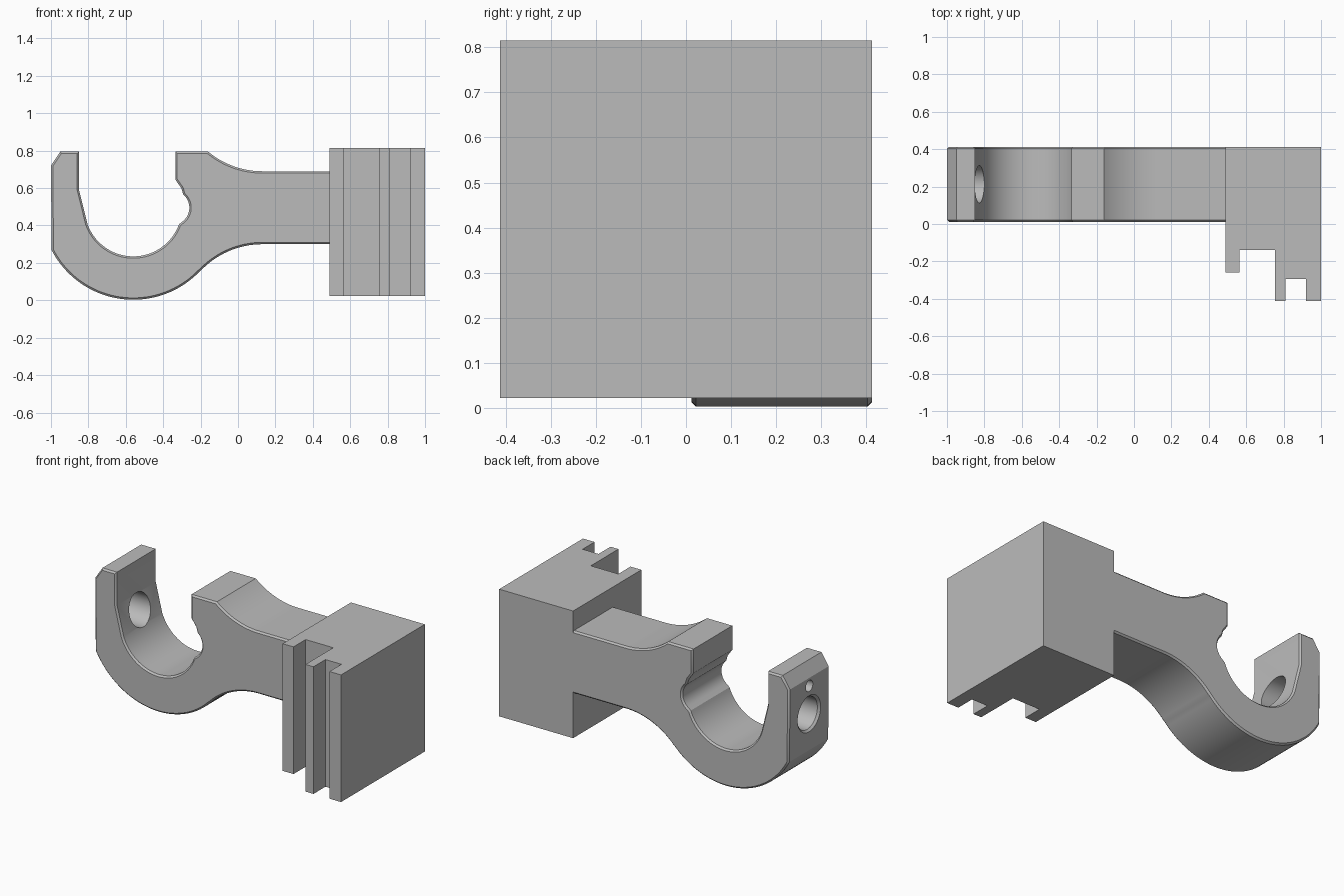
import bpy, bmesh
from math import cos, sin, radians, pi
from mathutils import Matrix, Vector

cube = bpy.data.objects.get("Cube")
if cube:
    bpy.data.objects.remove(cube)

# One plain grey
GREY = (0.5, 0.5, 0.5, 1)
grey = bpy.data.materials.new("plain grey")
grey.use_nodes = True
grey.diffuse_color = GREY
grey.node_tree.nodes["Principled BSDF"].inputs["Base Color"].default_value = GREY


def add_object(name, bm):
    bmesh.ops.recalc_face_normals(bm, faces=bm.faces)
    mesh = bpy.data.meshes.new(name)
    bm.to_mesh(mesh)
    bm.free()
    mesh.materials.append(grey)
    obj = bpy.data.objects.new(name, mesh)
    bpy.context.collection.objects.link(obj)
    return obj


def prism(points, direction):
    """Extrude a closed 3D outline along a direction."""
    bm = bmesh.new()
    face = bm.faces.new([bm.verts.new(p) for p in points])
    new = bmesh.ops.extrude_face_region(bm, geom=[face], use_keep_orig=True)["geom"]
    verts = [v for v in new if isinstance(v, bmesh.types.BMVert)]
    bmesh.ops.translate(bm, verts=verts, vec=direction)
    return bm


def arc(cx, cz, r, start, end, steps):
    angles = [radians(start + (end - start) * i / steps) for i in range(steps + 1)]
    return [(cx + r * cos(a), cz + r * sin(a)) for a in angles]


# Clamp block with the stepped, grooved front
BACK = 0.413
BASE, TOP = 0.022, 0.815
half = [(0.49, BACK), (1, BACK), (1, -BACK), (0.92, -BACK), (0.92, -0.295),
        (0.81, -0.295), (0.81, -BACK), (0.755, -BACK), (0.755, -0.14),
        (0.565, -0.14), (0.565, -0.26), (0.49, -0.26)]
add_object("mounting_block", prism([(x, y, BASE) for x, y in half], (0, 0, TOP - BASE)))

# Hook arm outline, anticlockwise from the lower edge at the block
JOIN, FRONT, RIM = 0.49, 0.012, 0.795
CX, CZ = -0.56, 0.495
outline = [(JOIN, 0.30)]
outline += arc(0.13, -0.153, 0.453, 90, 136.8, 16)             # lower neck curve
outline += arc(CX, CZ, 0.492, -44, -152.5, 40)                 # round underside
outline += [(-1, 0.72), (-0.95, RIM), (-0.85, RIM), (-0.85, 0.59)]
outline += arc(CX, CZ, 0.26, 200, 340, 40)                     # cradle
outline += arc(-0.352, 0.495, 0.092, -50, 50, 12)              # relief groove
outline += [(-0.303, 0.60), (-0.335, 0.645), (-0.335, RIM), (-0.16, RIM)]
outline += arc(0.13, 1.143, 0.453, 231, 270, 12)               # upper neck curve
outline += [(JOIN, 0.69)]
bm = prism([(x, FRONT, z) for x, z in outline], (0, BACK - FRONT, 0))


def on_rim(edge):
    a, b = (v.co for v in edge.verts)
    return abs(a.y - b.y) < 1e-4 and min(a.x, b.x) < JOIN - 1e-4


bmesh.ops.bevel(bm, geom=[e for e in bm.edges if on_rim(e)], offset=0.01,
                offset_type='OFFSET', segments=1, affect='EDGES')
arm = add_object("hook_arm", bm)


# Screw hole with countersink, and the small blind hole above it
def bore(name, x0, x1, r0, r1, z):
    b = bmesh.new()
    place = Matrix.Translation(((x0 + x1) / 2, (FRONT + BACK) / 2, z)) @ Matrix.Rotation(pi / 2, 4, 'Y')
    bmesh.ops.create_cone(b, cap_ends=True, segments=48, radius1=r0, radius2=r1,
                          depth=x1 - x0, matrix=place)
    cutter = add_object(name, b)
    cutter.hide_render = True
    mod = arm.modifiers.new(name, 'BOOLEAN')
    mod.object, mod.operation, mod.solver = cutter, 'DIFFERENCE', 'EXACT'
    return cutter


cutters = [bore("screw_hole_cutter", -1.1, -0.7, 0.10, 0.10, 0.495),
           bore("countersink_cutter", -1.02, -0.98, 0.135, 0.095, 0.495),
           bore("small_hole_cutter", -1.1, -0.91, 0.035, 0.035, 0.67)]

# Bake the holes, drop the cutters and smooth the curves
bpy.context.view_layer.update()
baked = bpy.data.meshes.new_from_object(arm.evaluated_get(bpy.context.evaluated_depsgraph_get()))
arm.modifiers.clear()
arm.data = baked
for cutter in cutters:
    bpy.data.objects.remove(cutter)
bpy.ops.object.select_all(action='DESELECT')
arm.select_set(True)
bpy.context.view_layer.objects.active = arm
bpy.ops.object.shade_smooth_by_angle(angle=radians(25))
